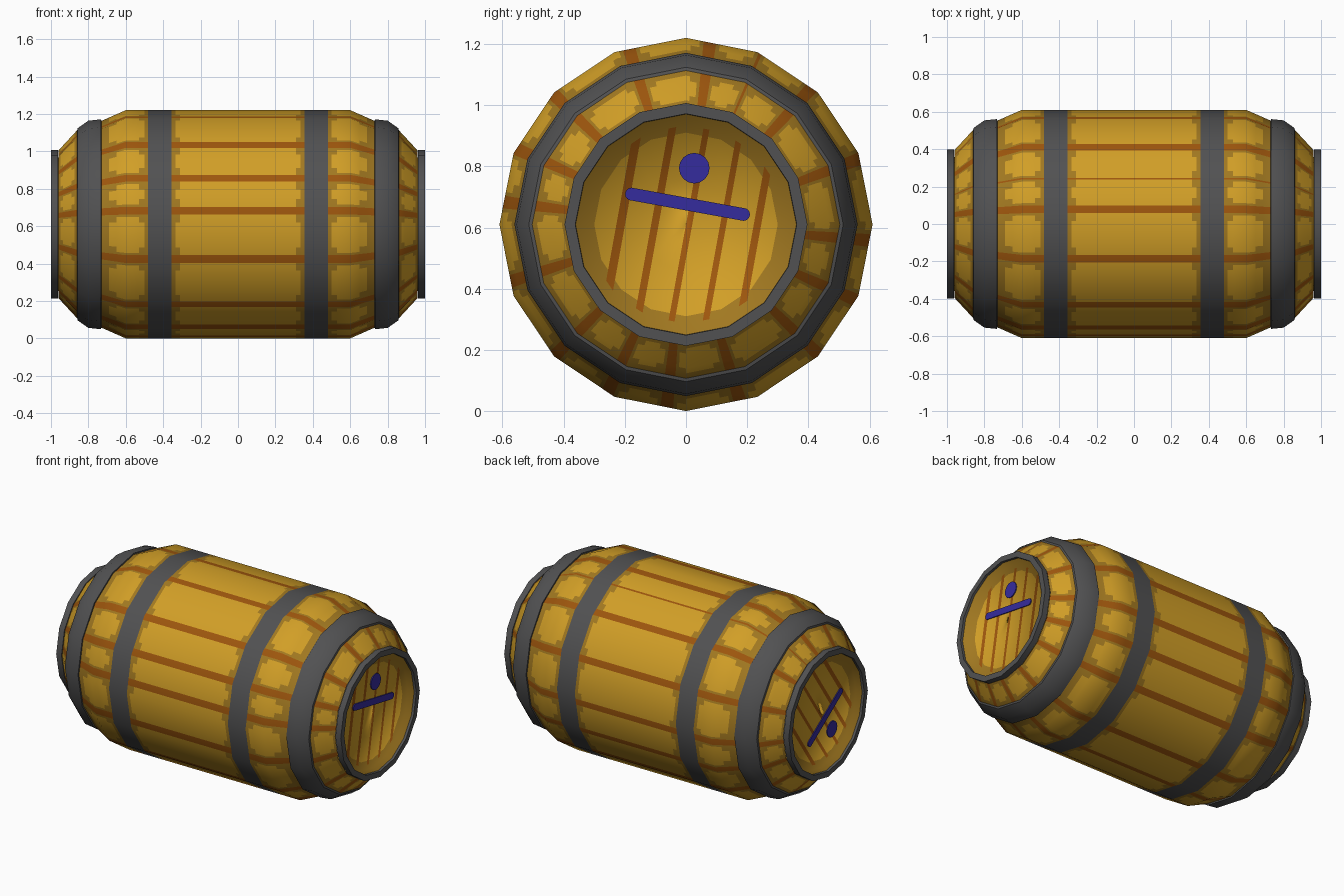
import bpy, bmesh, math
from mathutils import Matrix, Vector

if "Cube" in bpy.data.objects:
    bpy.data.objects.remove(bpy.data.objects["Cube"])

N, R = 16, 0.61            # barrel sides, largest radius
AXIS = Matrix.Translation((0, 0, R))
STEP = 360 / N


def material(name, rgb):
    m = bpy.data.materials.new(name)
    m.diffuse_color = (*rgb, 1)
    m.use_nodes = True
    m.node_tree.nodes["Principled BSDF"].inputs["Base Color"].default_value = m.diffuse_color
    return m


GOLD = material("bright_wood", (0.64, 0.345, 0.020))
DARK = material("shaded_wood", (0.36, 0.19, 0.015))
BROWN = material("groove_brown", (0.34, 0.093, 0.004))
IRON = material("hoop_iron", (0.083, 0.083, 0.085))
BLUE = material("paint_blue", (0.036, 0.025, 0.34))


def finish(name, bm, mats, matrix, normal=None):
    """Make an object; normal(co) gives optional rounded shading."""
    bm.normal_update()
    me = bpy.data.meshes.new(name)
    bm.to_mesh(me)
    bm.free()
    for m in mats:
        me.materials.append(m)
    for p in me.polygons:
        p.use_smooth = True
    if normal:
        ns = [normal(v.co).normalized() for v in me.vertices]
        me.normals_split_custom_set_from_vertices(ns)
    else:
        me.set_sharp_from_angle(angle=math.radians(40))
    ob = bpy.data.objects.new(name, me)
    bpy.context.collection.objects.link(ob)
    ob.matrix_world = matrix
    return ob


def lathe(profile, angles):
    """Revolve (x, r) points round the x axis, keeping N flat sides."""
    bm = bmesh.new()
    half = math.radians(STEP / 2)
    rings = []
    for x, r in profile:
        ring = []
        for a in angles:
            k = math.cos(half) / math.cos(math.radians(a % STEP) - half)
            t = math.radians(a)
            ring.append(bm.verts.new((x, r * k * math.cos(t), r * k * math.sin(t))))
        rings.append(ring)
    n = len(angles)
    for p, q in zip(rings, rings[1:]):
        for j in range(n):
            k = (j + 1) % n
            bm.faces.new((p[j], p[k], q[k], q[j]))
    return bm


SIDES = [i * STEP for i in range(N)]

# ---- staves: groove angle -> half width, in degrees
grooves = {a: 2.0 for a in (20.7, 47.4, 82.5, 108, 135.5, 156, 173, 198,
                            225, 245, 264, 287, 315.5, 336, 355)}
grooves[66.5] = 0.5
OUTLINE = [(0, R), (0.6, R), (0.73, 0.553), (0.8, 0.535), (0.86, 0.503), (0.96, 0.395), (1.1, 0.244)]


def radius(x):
    x = abs(x)
    for (x0, r0), (x1, r1) in zip(OUTLINE, OUTLINE[1:]):
        if x <= x1:
            return r0 + (r1 - r0) * (x - x0) / (x1 - x0)


def body_normal(co):
    slope = (radius(co.x + 0.04) - radius(co.x - 0.04)) / 0.08
    n = Vector((0, co.y, co.z)).normalized()
    n.x = -slope
    return n


cuts = set(SIDES)
for a, w in grooves.items():
    for d in (w, w + 1.2, w + 4):
        cuts |= {round((a + d) % 360, 2), round((a - d) % 360, 2)}
half_x = [0.31, 0.335, 0.355, 0.48, 0.50, 0.53, 0.6, 0.65, 0.69, 0.73, 0.8,
          0.86, 0.875, 0.89, 0.935, 0.95, 0.96]
xs = [-x for x in reversed(half_x)] + [0] + half_x
bm = lathe([(x, radius(x)) for x in xs], sorted(cuts))


def stave_colour(x, ang):
    x = abs(x)
    if 0.355 < x < 0.48:
        return 3
    d, w = min((abs((ang - a + 180) % 360 - 180), w) for a, w in grooves.items())
    if d < w:
        return 2
    spans = ((-1, 0.31, 0.335), (0.50, 0.53, 0.69), (0.875, 0.89, 0.95))
    full = ((-1, 0.31), (0.53, 0.65), (0.89, 0.935))
    if any(a < x < b for a, b in full):
        return 0 if x < 0.31 or d > w + 1.2 else 1
    if any(s[0] < x < s[2] for s in spans):      # rounded plank corners
        return 0 if d > w + 4 else 1
    return 1


for f in bm.faces:
    c = f.calc_center_median()
    f.material_index = stave_colour(c.x, math.degrees(math.atan2(c.z, c.y)))
finish("barrel_staves", bm, [GOLD, DARK, BROWN, IRON], AXIS, body_normal)


# ---- barrel ends
HEAD_X = 0.945
TILT = math.radians(-10.3)          # slant of the planks and painted mark
ACROSS = Vector((0, math.cos(TILT), math.sin(TILT)))
PLANK_GAPS = ((-0.21, 0.014), (-0.10, 0.012), (0.01, 0.01), (0.12, 0.01), (0.23, 0.012))


def head_normal(co):
    return Vector((1, -co.y * 2.2, -co.z * 2.2))


def make_head(name, matrix):
    bm = lathe([(0.985, 0.361), (HEAD_X, 0.355), (HEAD_X, 0.325), (HEAD_X, 0.30),
                (HEAD_X, 0.15), (HEAD_X, 0)], SIDES)
    bmesh.ops.remove_doubles(bm, verts=bm.verts, dist=1e-5)
    for o, w in PLANK_GAPS:
        for e in (o - w, o + w):
            bmesh.ops.bisect_plane(bm, geom=bm.verts[:] + bm.edges[:] + bm.faces[:],
                                   plane_co=ACROSS * e, plane_no=ACROSS)
    for f in bm.faces:
        c = f.calc_center_median()
        rad = max(math.hypot(v.co.y, v.co.z) for v in f.verts)
        f.material_index = 0 if rad < 0.302 else 1
        if rad < 0.327 and any(abs(c.dot(ACROSS) - o) < w for o, w in PLANK_GAPS):
            f.material_index = 2
    finish(name, bm, [GOLD, DARK, BROWN], matrix, head_normal)


def make_plate(name, outline, matrix):
    """Thin painted plate on the head, outline in (y, z)."""
    bm = bmesh.new()
    f = bm.faces.new([bm.verts.new((HEAD_X, y, z)) for y, z in outline])
    ext = bmesh.ops.extrude_face_region(bm, geom=[f])
    for v in ext["geom"]:
        if isinstance(v, bmesh.types.BMVert):
            v.co.x += 0.006
    bmesh.ops.recalc_face_normals(bm, faces=bm.faces)
    finish(name, bm, [BLUE], matrix)


dot = [(0.027 + 0.05 * math.cos(t), 0.184 + 0.05 * math.sin(t))
       for t in (i * math.tau / 16 for i in range(16))]
bar = []
for i in range(16):                 # bar with round ends
    t = (i + 0.5) * math.tau / 16
    u = 0.021 * math.cos(t) + math.copysign(0.186, math.cos(t))
    v = 0.021 * math.sin(t)
    bar.append((0.005 + u * math.cos(TILT) - v * math.sin(TILT),
                0.066 + u * math.sin(TILT) + v * math.cos(TILT)))

for side, turn, spin in (("right", 0, 0), ("left", 180, -135)):
    M = (AXIS @ Matrix.Rotation(math.radians(turn), 4, 'Z')
         @ Matrix.Rotation(math.radians(spin), 4, 'X'))
    # raised hoop and end rim
    finish(side + "_hoop", lathe([(0.73, 0.545), (0.732, 0.561), (0.80, 0.554),
                                  (0.857, 0.514), (0.862, 0.495)], SIDES), [IRON], M)
    finish(side + "_rim", lathe([(0.962, 0.385), (0.963, 0.397), (1.0, 0.397),
                                 (1.0, 0.362), (0.985, 0.361)], SIDES), [IRON], M)
    make_head(side + "_head", M)
    make_plate(side + "_painted_dot", dot, M)
    make_plate(side + "_painted_bar", bar, M)
